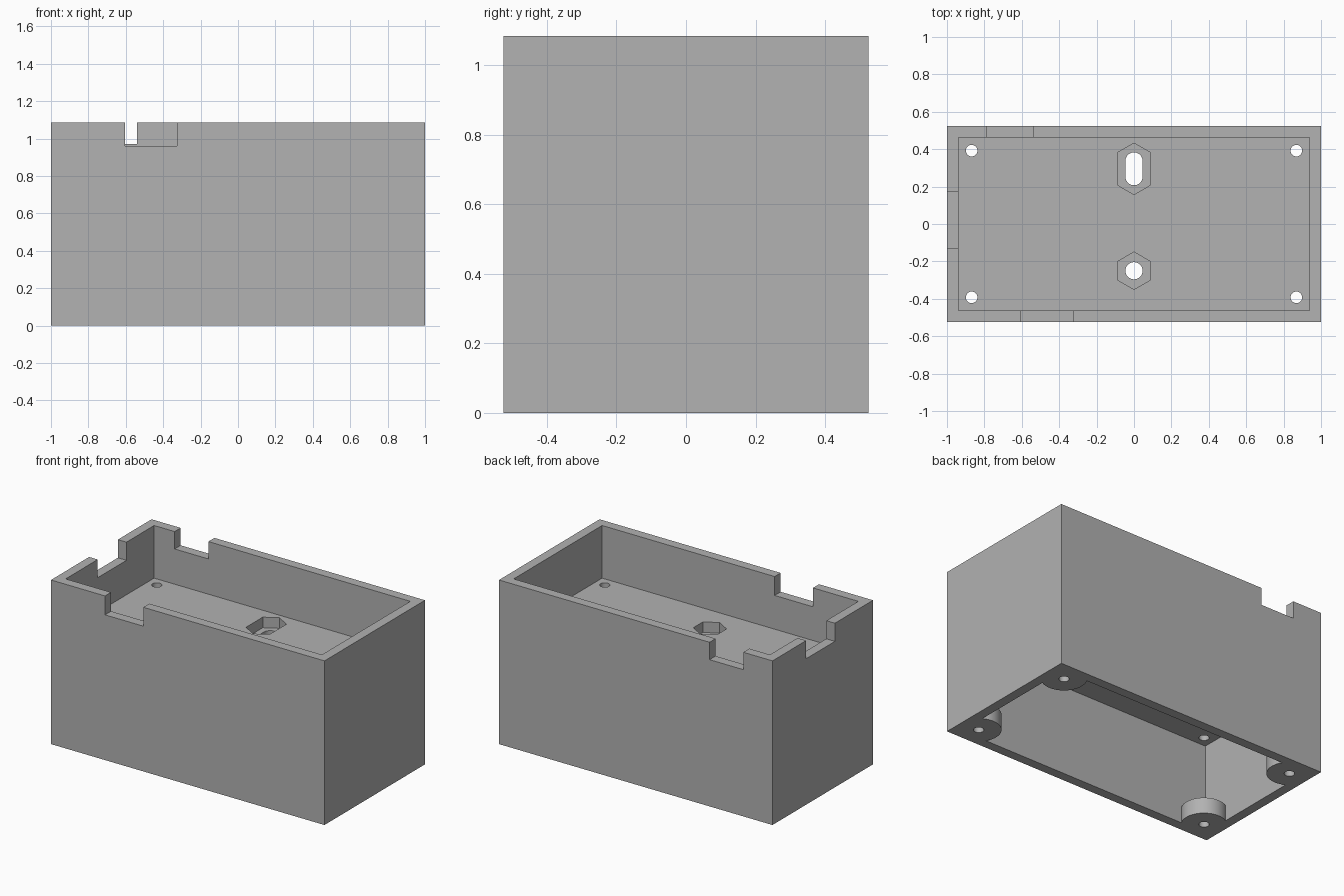
import bpy
import bmesh
import math
from mathutils import Vector

cube = bpy.data.objects.get("Cube")
if cube:
    bpy.data.objects.remove(cube, do_unlink=True)

W, D, H = 1.0, 0.525, 1.085        # half width, half depth, height
WALL = 0.063
FLOOR_LOW, FLOOR_TOP = 0.59, 0.737
OUT = 0.2                          # cutter overshoot


def prism(name, outline, z0, z1):
    """Extrude a counter-clockwise xy outline from z0 to z1."""
    bm = bmesh.new()
    base = bm.faces.new([bm.verts.new((x, y, z0)) for x, y in outline])
    ext = bmesh.ops.extrude_face_region(bm, geom=[base])
    verts = [g for g in ext["geom"] if isinstance(g, bmesh.types.BMVert)]
    bmesh.ops.translate(bm, verts=verts, vec=Vector((0, 0, z1 - z0)))
    bmesh.ops.recalc_face_normals(bm, faces=bm.faces)
    mesh = bpy.data.meshes.new(name)
    bm.to_mesh(mesh)
    bm.free()
    obj = bpy.data.objects.new(name, mesh)
    bpy.context.collection.objects.link(obj)
    return obj


def rect(x0, x1, y0, y1):
    return [(x0, y0), (x1, y0), (x1, y1), (x0, y1)]


def rounded(x, y, r, sides, stretch=0.0):
    """Regular polygon, pulled apart along y by the stretch."""
    pts = []
    for i in range(sides):
        a = math.tau * (i + 0.5) / sides
        shift = math.copysign(stretch / 2, math.sin(a)) if abs(math.sin(a)) > 1e-6 else 0
        pts.append((x + r * math.cos(a), y + r * math.sin(a) + shift))
    return pts


def hexagon(x, y, r, stretch=0.0):
    """Hexagon with points along y, its two halves moved apart."""
    pts = []
    for i in range(6):
        a = math.tau * i / 6 + math.pi / 6
        pts.append((x + r * math.cos(a),
                    y + r * math.sin(a) + math.copysign(stretch / 2, math.sin(a))))
    return pts


def cut(target, cutter):
    """Subtract the cutter from the target and discard it."""
    cutter.hide_render = True
    mod = target.modifiers.new("cut", "BOOLEAN")
    mod.operation = "DIFFERENCE"
    mod.solver = "EXACT"
    mod.object = cutter
    bpy.context.view_layer.objects.active = target
    bpy.ops.object.modifier_apply(modifier=mod.name)
    bpy.data.objects.remove(cutter, do_unlink=True)


# Outer block
box = prism("enclosure", rect(-W, W, -D, D), 0, H)
inside = rect(-W + WALL, W - WALL, -D + WALL, D - WALL)

# Upper tray
cut(box, prism("upper_cavity", inside, FLOOR_TOP, H + OUT))

# Lower cavity, leaving round screw posts in the corners
screws = [(sx * 0.868, sy * 0.392) for sx in (-1, 1) for sy in (-1, 1)]
lower = prism("lower_cavity", inside, -OUT, FLOOR_LOW)
for x, y in screws:
    cut(lower, prism("post", rounded(x, y, 0.135, 48), -2 * OUT, 0.105))
cut(box, lower)

# Cable notches in the front, back and right rims
e = WALL + 0.03
for outline, z in (
    (rect(-0.605, -0.325, -D - OUT, -D + e), 0.96),
    (rect(-0.787, -0.54, D - e, D + OUT), 0.97),
    (rect(-W - OUT, -W + e, -0.127, 0.173), 0.965),
):
    cut(box, prism("notch", outline, z, H + OUT))

# Screw holes through posts and floor
for x, y in screws:
    cut(box, prism("screw_hole", rounded(x, y, 0.031, 24), -OUT, H))

# Hexagonal nut pockets with a round hole and a slot
for y, stretch in ((-0.25, 0.0), (0.295, 0.075)):
    cut(box, prism("nut_pocket", hexagon(0, y, 0.1, stretch), FLOOR_TOP - 0.07, H))
    cut(box, prism("bolt_hole", rounded(0, y, 0.046, 32, stretch * 1.12), OUT, H))

# Single grey plastic
grey = bpy.data.materials.new("grey_plastic")
color = (0.445, 0.445, 0.445, 1)
grey.use_nodes = True
grey.diffuse_color = color
grey.node_tree.nodes["Principled BSDF"].inputs["Base Color"].default_value = color
box.data.materials.clear()
box.data.materials.append(grey)

# Smooth round holes and posts, keep corners sharp
bpy.ops.object.select_all(action="DESELECT")
box.select_set(True)
bpy.context.view_layer.objects.active = box
bpy.ops.object.shade_smooth_by_angle(angle=math.radians(30))
